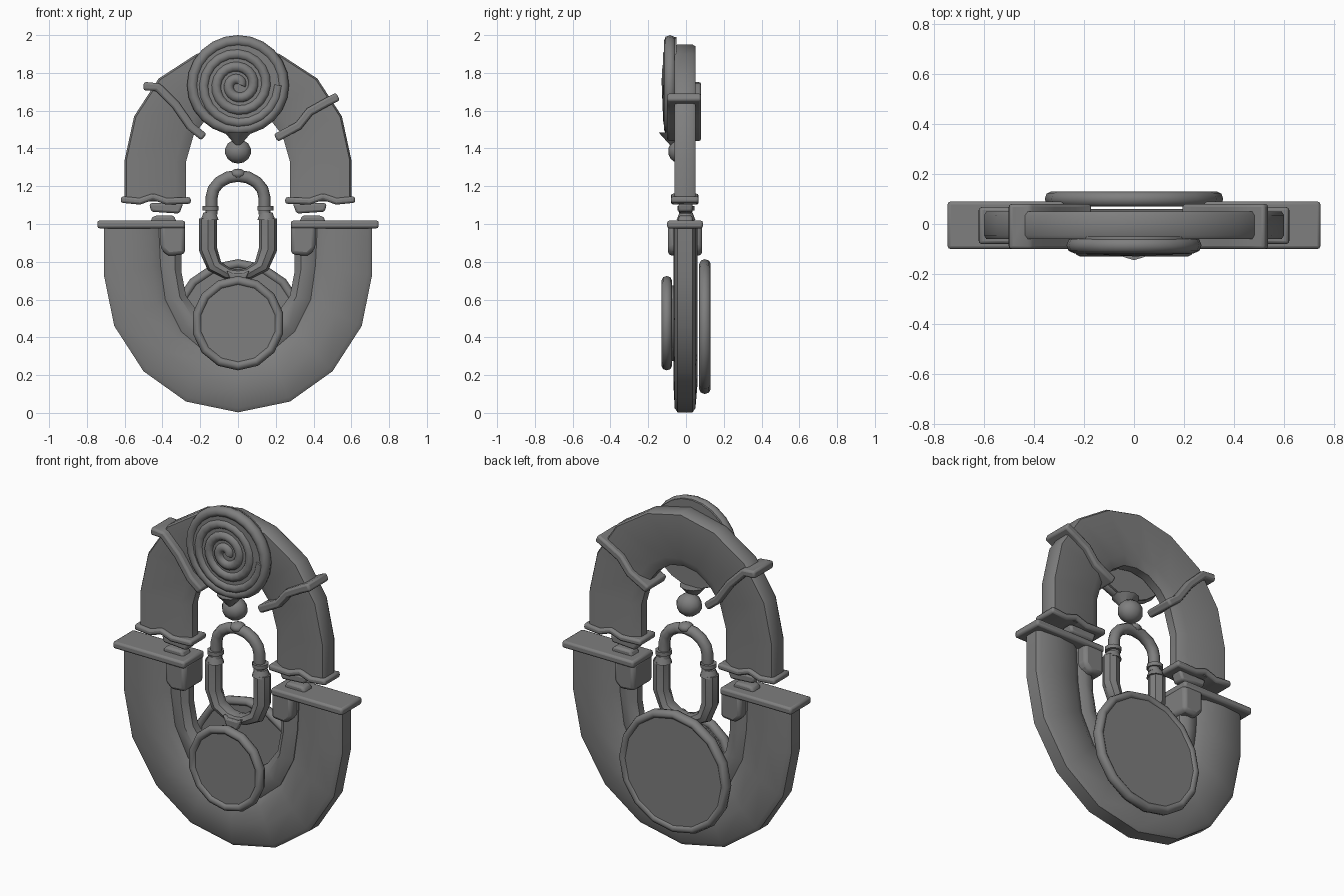
import bpy, bmesh, math
from mathutils import Matrix

cube = bpy.data.objects.get("Cube")
if cube:
    bpy.data.objects.remove(cube, do_unlink=True)

grey = bpy.data.materials.new("stone_grey")
grey.use_nodes = True
COLOUR = (0.21, 0.21, 0.21, 1)
grey.diffuse_color = COLOUR
grey.node_tree.nodes["Principled BSDF"].inputs["Base Color"].default_value = COLOUR


def finish(name, bm, angle=40, bevel=0):
    """Turn a bmesh into a shaded object."""
    bmesh.ops.recalc_face_normals(bm, faces=bm.faces)
    mesh = bpy.data.meshes.new(name)
    bm.to_mesh(mesh)
    bm.free()
    ob = bpy.data.objects.new(name, mesh)
    bpy.context.collection.objects.link(ob)
    mesh.materials.append(grey)
    if bevel:
        mod = ob.modifiers.new("soft_edges", 'BEVEL')
        mod.width, mod.segments, mod.limit_method = bevel, 2, 'ANGLE'
    bpy.ops.object.select_all(action='DESELECT')
    bpy.context.view_layer.objects.active = ob
    ob.select_set(True)
    bpy.ops.object.shade_smooth_by_angle(angle=math.radians(angle))
    return ob


def mirrored(half):
    return half + [(-x, z) for x, z in reversed(half[:-1])]


def band(name, outer, inner, section):
    """Sweep a (across, y) section between an outer and an inner path."""
    bm = bmesh.new()
    rings = []
    for (ox, oz), (ix, iz) in zip(mirrored(outer), mirrored(inner)):
        rings.append([bm.verts.new((ox + (ix - ox) * t, y, oz + (iz - oz) * t))
                      for t, y in section])
    n = len(section)
    for a, b in zip(rings, rings[1:]):
        for i in range(n):
            j = (i + 1) % n
            bm.faces.new((a[i], a[j], b[j], b[i]))
    bm.faces.new(rings[0])
    bm.faces.new(rings[-1])
    return finish(name, bm)


def prism(name, outline, y0, y1, bevel=0.012):
    """Extrude an x-z outline through the depth."""
    bm = bmesh.new()
    front = [bm.verts.new((x, y0, z)) for x, z in outline]
    back = [bm.verts.new((x, y1, z)) for x, z in outline]
    bm.faces.new(front)
    bm.faces.new(back)
    for i in range(len(front)):
        j = (i + 1) % len(front)
        bm.faces.new((front[i], front[j], back[j], back[i]))
    return finish(name, bm, bevel=bevel)


def strip(path, width):
    """Outline of a path thickened to a width."""
    left, right = [], []
    for i, (x, z) in enumerate(path):
        ax, az = path[max(i - 1, 0)]
        bx, bz = path[min(i + 1, len(path) - 1)]
        d = math.hypot(bx - ax, bz - az)
        nx, nz = -(bz - az) / d * width / 2, (bx - ax) / d * width / 2
        left.append((x + nx, z + nz))
        right.append((x - nx, z - nz))
    return left + right[::-1]


def tube(name, points, radius):
    curve = bpy.data.curves.new(name, 'CURVE')
    curve.dimensions = '3D'
    curve.bevel_depth, curve.bevel_resolution = radius, 2
    curve.use_fill_caps = True
    spline = curve.splines.new('POLY')
    spline.points.add(len(points) - 1)
    for p, co in zip(spline.points, points):
        p.co = (*co, 1)
    ob = bpy.data.objects.new(name, curve)
    bpy.context.collection.objects.link(ob)
    curve.materials.append(grey)
    bpy.ops.object.select_all(action='DESELECT')
    bpy.context.view_layer.objects.active = ob
    ob.select_set(True)
    bpy.ops.object.convert(target='MESH')
    bpy.ops.object.shade_smooth_by_angle(angle=math.radians(50))


def ball(name, loc, size, u=10, v=7):
    bm = bmesh.new()
    bmesh.ops.create_uvsphere(bm, u_segments=u, v_segments=v, radius=1)
    bm.transform(Matrix.Translation(loc) @ Matrix.Diagonal((*size, 1)))
    return finish(name, bm, 60)


def cylinder(name, loc, r1, r2, depth, axis='Z', sides=14):
    bm = bmesh.new()
    bmesh.ops.create_cone(bm, cap_ends=True, segments=sides, radius1=r1, radius2=r2, depth=depth)
    turn = Matrix.Rotation(math.pi / 2, 4, 'X') if axis == 'Y' else Matrix()
    bm.transform(Matrix.Translation(loc) @ turn)
    return finish(name, bm)


def rim(name, y, z, rx, rz, wide, deep, sides=14):
    """Rounded ring facing the front; rx and rz reach the outer edge."""
    bm = bmesh.new()
    rings = []
    for i in range(sides):
        a = math.tau * i / sides - math.pi / 2
        ring = []
        for k in range(8):
            b = math.tau * k / 8
            w = wide * (math.cos(b) - 1)
            ring.append(bm.verts.new(((rx + w) * math.cos(a), y + deep * math.sin(b),
                                      z + (rz + w) * math.sin(a))))
        rings.append(ring)
    for i in range(sides):
        a, b = rings[i], rings[(i + 1) % sides]
        for k in range(8):
            m = (k + 1) % 8
            bm.faces.new((a[k], a[m], b[m], b[k]))
    return finish(name, bm, 60)


# Upper arch
band("upper_arch",
     [(-.6, 1.12), (-.6, 1.34), (-.55, 1.57), (-.42, 1.77), (-.22, 1.9), (0, 1.95)],
     [(-.275, 1.12), (-.275, 1.33), (-.235, 1.47), (-.165, 1.56), (-.085, 1.615), (0, 1.63)],
     [(0, -.045), (.03, -.06), (.83, -.06), (1, -.03), (1, .02), (.83, .05), (.03, .05), (0, .035)])

# Lower horseshoe: broad outer body and slimmer inner lip
valley = [(-.42, .99), (-.41, .78), (-.385, .6), (-.3, .43), (-.17, .32), (0, .28)]
band("lower_body",
     [(-.71, .99), (-.71, .73), (-.655, .46), (-.5, .22), (-.275, .06), (0, .003)],
     valley,
     [(0, -.045), (.08, -.06), (.5, -.066), (.85, -.058), (1, -.03),
      (1, .025), (.85, .05), (.5, .06), (.08, .05), (0, .035)])
band("lower_inner_lip", valley,
     [(-.3, .99), (-.3, .75), (-.275, .62), (-.21, .53), (-.115, .46), (0, .44)],
     [(0, -.035), (.3, -.055), (.7, -.055), (1, -.025), (1, .02), (.7, .045), (.3, .045), (0, .025)])

# Wavy straps around the arch
prism("right_strap", strip([(-.5, 1.73), (-.425, 1.725), (-.33, 1.63), (-.25, 1.515), (-.18, 1.46)], .045), -.1, .08)
prism("left_strap", strip([(.53, 1.675), (.47, 1.645), (.38, 1.595), (.32, 1.52), (.2, 1.455)], .045), -.1, .08)

# Ends of the arch and the horseshoe
for side, s in (("right", -1), ("left", 1)):
    def put(points):
        return [(s * x, z) for x, z in points]
    prism(side + "_arch_cuff", strip(put([(.62, 1.13), (.52, 1.12), (.45, 1.145), (.38, 1.12), (.25, 1.125)]), .035), -.08, .067)
    prism(side + "_upper_peg", put([(.47, 1.11), (.29, 1.11), (.31, 1.055), (.46, 1.065)]), -.04, .035)
    prism(side + "_lower_peg", put([(.46, 1.0), (.46, 1.03), (.44, 1.045), (.34, 1.045), (.32, 1.0)]), -.04, .035)
    prism(side + "_top_plate", put([(.745, .977), (.745, 1.018), (.28, 1.018), (.28, .977)]), -.1, .09)
    prism(side + "_clamp", put([(.41, 1.0), (.28, 1.0), (.28, .84), (.37, .83), (.41, .87)]), -.095, .085, .02)

# Front and back medallions
rim("front_medallion_rim", -.102, .475, .245, .25, .025, .028)
face = cylinder("front_medallion_face", (0, -.098, .475), .225, .225, .034, 'Y')
rim("back_medallion_rim", .1, .457, .357, .357, .025, .03, 16)
cylinder("back_medallion_face", (0, .1, .457), .335, .335, .036, 'Y', 16)
cylinder("medallion_core", (0, -.07, .475), .2, .2, .04, 'Y')

# Spiral rosette with its pendant
cylinder("rosette_disc", (0, -.078, 1.735), .255, .255, .056, 'Y', 24)
rim("rosette_rim", -.085, 1.735, .27, .265, .03, .032, 24)
spiral = []
for i in range(61):
    a = math.tau * 3 * i / 60
    r = .015 + .2 * i / 60
    spiral.append((r * math.cos(a), -.102 + .01 * i / 60, 1.735 + r * math.sin(a)))
tube("rosette_spiral", spiral, .028)
cylinder("pendant_neck", (0, -.07, 1.45), .012, .075, .07, sides=10)
ball("pendant_ball", (0, -.03, 1.385), (.073, .065, .065))

# Small shackle in the opening
octagon = [(.5 + .5 * math.cos(math.tau * k / 8), .045 * math.sin(math.tau * k / 8)) for k in range(8)]
band("shackle_cup",
     [(-.207, 1.03), (-.207, .86), (-.16, .755), (-.07, .71), (0, .70)],
     [(-.11, 1.03), (-.11, .87), (-.09, .80), (-.04, .765), (0, .76)], octagon)
arc = [(-.14, 0, 1.05)] + [(-.14 * math.cos(math.pi * i / 8), 0, 1.14 + .115 * math.sin(math.pi * i / 8))
                           for i in range(9)] + [(.14, 0, 1.05)]
tube("shackle_bow", arc, .032)
for side, s in (("right", -1), ("left", 1)):
    cylinder(side + "_shackle_collar", (s * .145, 0, 1.083), .045, .045, .022, sides=10)
    cylinder(side + "_shackle_seat", (s * .15, 0, 1.04), .05, .035, .04, sides=10)
ball("shackle_knob", (0, 0, 1.265), (.042, .042, .028))
prism("shackle_clasp", [(-.06, .755), (-.03, .74), (.03, .74), (.06, .755), (.035, .69), (-.035, .69)], -.06, -.03, .008)
